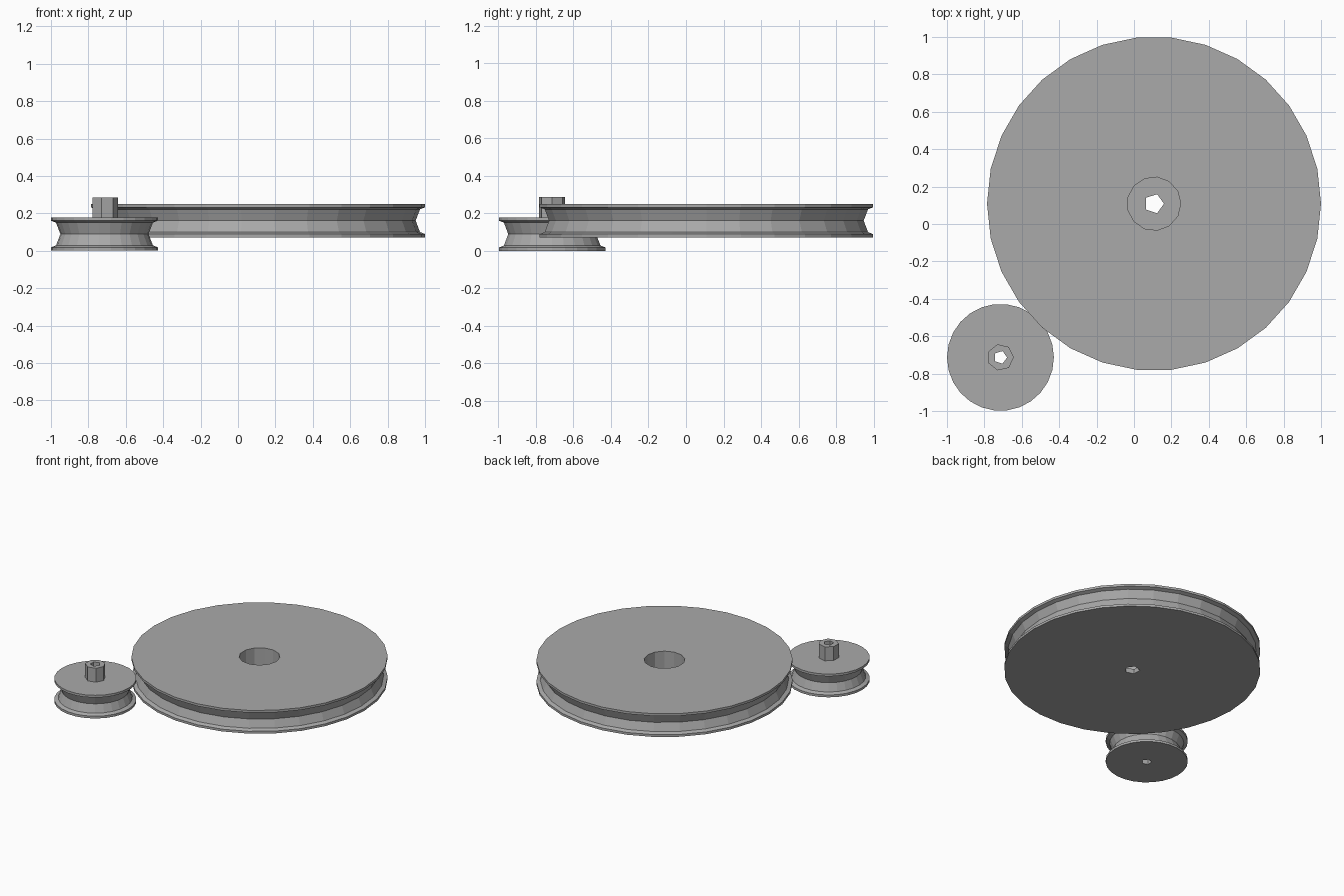
import bpy
import bmesh
from math import cos, sin, tau

if "Cube" in bpy.data.objects:
    bpy.data.objects.remove(bpy.data.objects["Cube"])

U = 1 / 28            # one design unit
THICK = 5             # pulley thickness in design units

grey = bpy.data.materials.new("plain grey")
grey.use_nodes = True
colour = (0.4, 0.4, 0.4, 1)
grey.diffuse_color = colour
grey.node_tree.nodes["Principled BSDF"].inputs["Base Color"].default_value = colour


def lathe(name, profile, sides, centre, z):
    """Closed solid turned from (radius, height) points, one corner on +x."""
    bm = bmesh.new()
    rings = [[bm.verts.new((r * U * cos(tau * i / sides),
                            r * U * sin(tau * i / sides), h * U))
              for i in range(sides)] for r, h in profile]
    for low, high in zip(rings, rings[1:]):
        for i in range(sides):
            j = (i + 1) % sides
            bm.faces.new((low[i], low[j], high[j], high[i]))
    bm.faces.new(rings[0][::-1])
    bm.faces.new(rings[-1])
    mesh = bpy.data.meshes.new(name)
    bm.to_mesh(mesh)
    bm.free()
    mesh.materials.append(grey)
    obj = bpy.data.objects.new(name, mesh)
    obj.location = (*centre, z * U)
    bpy.context.collection.objects.link(obj)
    return obj


def cylinder(name, radius, low, high, sides, centre):
    return lathe(name, [(radius, 0), (radius, high - low)], sides, centre, low)


def drill(obj, radius, low, high, sides, centre):
    """Cut a faceted hole and discard the cutter."""
    cutter = cylinder("hole_cutter", radius, low, high, sides, centre)
    cutter.hide_render = True
    mod = obj.modifiers.new("hole", 'BOOLEAN')
    mod.operation = 'DIFFERENCE'
    mod.solver = 'EXACT'
    mod.object = cutter
    bpy.context.view_layer.objects.active = obj
    bpy.ops.object.modifier_apply(modifier=mod.name)
    bpy.data.objects.remove(cutter)


def pulley(name, radius, sides, centre, z):
    """Grooved wheel: thin rims, short bevels and a V groove."""
    half = [(radius, 0), (radius, 0.5), (radius - 0.75, 0.8)]
    groove = [(radius - 1.4, THICK / 2)]
    mirrored = [(r, THICK - h) for r, h in reversed(half)]
    return lathe(name, half + groove + mirrored, sides, centre, z)


# Large pulley with a deep round recess and a narrow bore
big_centre = (0.107, 0.1085)
large = pulley("large_pulley", 25, 30, big_centre, 2)
drill(large, 4, 3, 8, 13, big_centre)
drill(large, 1.5, 1, 8, 5, big_centre)

# Small pulley with a raised hub, bored right through
small_centre = (-0.714, -0.713)
small = pulley("small_pulley", 8, 26, small_centre, 0)
hub = cylinder("small_pulley_hub", 2, THICK, 8, 7, small_centre)
for part in (small, hub):
    drill(part, 1, -1, 9, 5, small_centre)
